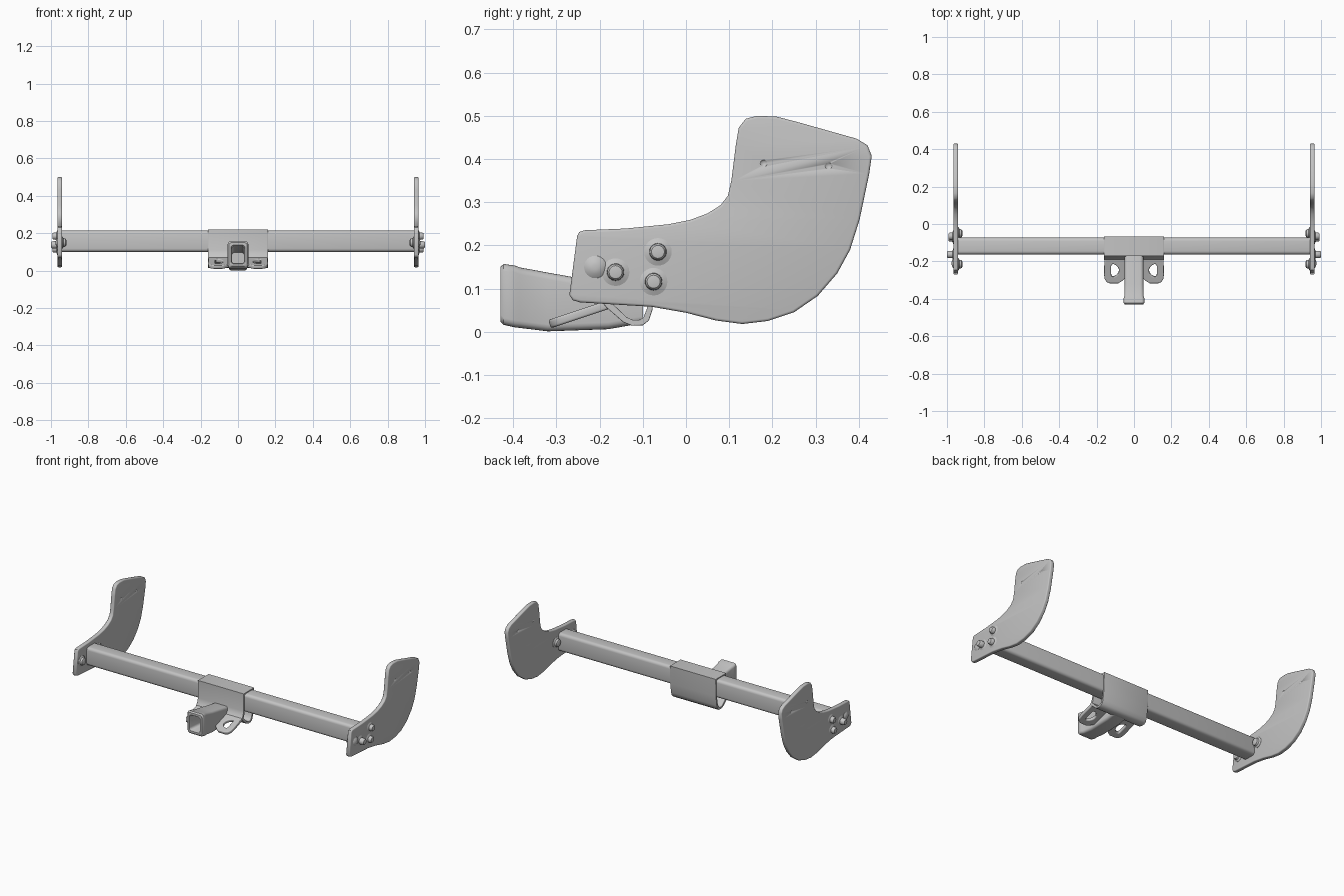
import bpy, bmesh, math
from mathutils import Matrix, Vector

if "Cube" in bpy.data.objects:
    bpy.data.objects.remove(bpy.data.objects["Cube"])

steel = bpy.data.materials.new("grey steel")
steel.diffuse_color = (0.55, 0.55, 0.55, 1)
steel.use_nodes = True
steel.node_tree.nodes["Principled BSDF"].inputs["Base Color"].default_value = steel.diffuse_color


def finish(ob, angle=40):
    bpy.ops.object.select_all(action='DESELECT')
    ob.select_set(True)
    bpy.context.view_layer.objects.active = ob
    if ob.type == 'CURVE':
        bpy.ops.object.convert(target='MESH')
    ob = bpy.context.object
    ob.data.materials.clear()
    ob.data.materials.append(steel)
    bpy.ops.object.shade_smooth_by_angle(angle=math.radians(angle))
    return ob


def plate(name, loops, thick, matrix, bevel=0.004):
    """Flat filled outline (later loops are holes), thickened along local z."""
    cu = bpy.data.curves.new(name, 'CURVE')
    cu.dimensions = '2D'
    cu.fill_mode = 'BOTH'
    cu.extrude = thick / 2 - bevel
    cu.bevel_depth = bevel
    cu.bevel_resolution = 2
    cu.offset = -bevel
    for pts in loops:
        sp = cu.splines.new('POLY')
        sp.points.add(len(pts) - 1)
        for p, (a, b) in zip(sp.points, pts):
            p.co = (a, b, 0, 1)
        sp.use_cyclic_u = True
    ob = bpy.data.objects.new(name, cu)
    bpy.context.collection.objects.link(ob)
    ob.matrix_world = matrix
    return finish(ob)


def side_matrix(x):
    """Local (x, y, z) becomes world (y, z, x)."""
    return Matrix(((0, 0, 1, x), (1, 0, 0, 0), (0, 1, 0, 0), (0, 0, 0, 1)))


def mesh_object(name, bm, angle=40):
    bmesh.ops.recalc_face_normals(bm, faces=bm.faces)
    me = bpy.data.meshes.new(name)
    bm.to_mesh(me)
    bm.free()
    ob = bpy.data.objects.new(name, me)
    bpy.context.collection.objects.link(ob)
    return finish(ob, angle)


def rounded(cx, cy, w, h, r, n=4):
    pts = []
    for k, (sx, sy) in enumerate(((1, 1), (-1, 1), (-1, -1), (1, -1))):
        for i in range(n + 1):
            a = math.radians(90 * k + 90 * i / n)
            pts.append((cx + sx * (w / 2 - r) + r * math.cos(a),
                        cy + sy * (h / 2 - r) + r * math.sin(a)))
    return pts


def turned(name, profile, y, z, side, n=24):
    """Surface of revolution about x; profile is (x, radius)."""
    bm = bmesh.new()
    rings = [[bm.verts.new((side * x, y + r * math.cos(2 * math.pi * i / n),
                            z + r * math.sin(2 * math.pi * i / n)))
              for i in range(n)] for x, r in profile]
    for a, b in zip(rings, rings[1:]):
        for i in range(n):
            bm.faces.new((a[i], a[(i + 1) % n], b[(i + 1) % n], b[i]))
    bm.faces.new(rings[0])
    bm.faces.new(rings[-1])
    return mesh_object(name, bm)


# cross bar
plate("cross_bar", [rounded(-0.118, 0.157, 0.09, 0.114, 0.018)], 1.89,
      side_matrix(0), 0.001)

# curved side plates with shallow dimples
OUTLINE = [(-0.27, 0.085), (-0.252, 0.222), (-0.247, 0.231), (-0.235, 0.235),
           (-0.14, 0.239), (-0.04, 0.249), (0.01, 0.259), (0.05, 0.274),
           (0.08, 0.293), (0.097, 0.315), (0.105, 0.35), (0.115, 0.43),
           (0.122, 0.472), (0.138, 0.493), (0.165, 0.5), (0.21, 0.498),
           (0.26, 0.485), (0.395, 0.447), (0.42, 0.432), (0.43, 0.407),
           (0.424, 0.365), (0.402, 0.26), (0.38, 0.19), (0.35, 0.135),
           (0.305, 0.083), (0.25, 0.045), (0.19, 0.025), (0.13, 0.018),
           (0.07, 0.026), (0, 0.044), (-0.08, 0.058), (-0.245, 0.068),
           (-0.262, 0.073)]
for side, word in ((1, "right"), (-1, "left")):
    panel = plate("side_plate_" + word, [OUTLINE[::-1]], 0.026,
                  side_matrix(side * 0.953), 0.006)
    bm = bmesh.new()
    for y, z in ((0.18, 0.39), (0.33, 0.384)):
        for dx in (-0.02, 0.02):
            bmesh.ops.create_icosphere(bm, subdivisions=2, radius=0.011,
                                       matrix=Matrix.Translation((side * 0.953 + dx, y, z)))
    cutter = mesh_object("dimple_cutter_" + word, bm)
    cutter.hide_render = True
    cutter.hide_viewport = True
    mod = panel.modifiers.new("dimples", 'BOOLEAN')
    mod.object = cutter
    mod.solver = 'EXACT'

    # bolt heads on soft washers, outside
    for i, (y, z, end) in enumerate(((-0.163, 0.138, 1.0), (-0.065, 0.185, 0.992),
                                     (-0.075, 0.116, 0.992))):
        turned(f"bolt_{word}_{i}", [(0.95, 0.034), (0.966, 0.032), (0.971, 0.02),
               (end - 0.006, 0.019), (end - 0.001, 0.015), (end, 0.01)], y, z, side)
    turned(f"weld_mound_{word}", [(0.95, 0.028), (0.966, 0.026), (0.973, 0.016),
           (0.975, 0.006)], -0.21, 0.15, side)
    # nuts inside
    for i, (y, z) in enumerate(((-0.05, 0.165), (-0.215, 0.15))):
        turned(f"nut_{word}_{i}", [(0.95, 0.036), (0.939, 0.033), (0.933, 0.024),
               (0.922, 0.021), (0.918, 0.014)], y, z, side)

# bracket wrapped around the bar
plate("centre_bracket", [
    [(-0.172, 0.22), (-0.172, 0.11), (-0.178, 0.085), (-0.192, 0.066),
     (-0.183, 0.055), (-0.145, 0.022), (-0.125, 0.014), (-0.1, 0.015),
     (-0.086, 0.026), (-0.078, 0.05), (-0.07, 0.11), (-0.067, 0.22)],
    [(-0.16, 0.21), (-0.16, 0.11), (-0.165, 0.085), (-0.171, 0.066),
     (-0.138, 0.034), (-0.122, 0.027), (-0.106, 0.028), (-0.098, 0.034),
     (-0.09, 0.055), (-0.08, 0.11), (-0.079, 0.21)]],
    0.32, side_matrix(0), 0.002)

# sloping chain ears with kidney slots
down = Vector((0, -0.135, -0.045)).normalized()
for s, word in ((1, "right"), (-1, "left")):
    ear = [(0.045, -0.012), (0.158, -0.012), (0.16, 0.09), (0.157, 0.115),
           (0.147, 0.132), (0.128, 0.14), (0.085, 0.14), (0.068, 0.13), (0.045, 0.11)]
    slot = []
    for i in range(20):
        a = 2 * math.pi * i / 20
        t = 0.036 * math.sin(a)
        slot.append((0.101 + 0.021 * math.cos(a) + 9 * t * t, 0.067 + t))
    m = Matrix.Identity(4)
    m.col[0] = (s, 0, 0, 0)
    m.col[1] = (*down, 0)
    m.col[2] = (*Vector((s, 0, 0)).cross(down), 0)
    m.col[3] = (0, -0.183, 0.062, 1)
    plate("chain_ear_" + word, [ear, slot], 0.02, m, 0.005)

# hollow receiver tube with rim, tilted towards the front
bm = bmesh.new()
SECTIONS = [(-0.1, 0.02, 0.1, 0.096), (-0.18, 0.006, 0.112, 0.1),
            (-0.32, 0.001, 0.137, 0.1), (-0.385, 0.009, 0.149, 0.102),
            (-0.395, 0.01, 0.153, 0.11), (-0.422, 0.016, 0.157, 0.11),
            (-0.43, 0.024, 0.15, 0.098), (-0.43, 0.036, 0.137, 0.076),
            (-0.422, 0.04, 0.132, 0.068), (-0.2, 0.025, 0.098, 0.066)]
rings = []
for y, z0, z1, w in SECTIONS:
    shape = rounded(0, (z0 + z1) / 2, w, z1 - z0, 0.016)
    rings.append([bm.verts.new((x, y, z)) for x, z in shape])
for a, b in zip(rings, rings[1:]):
    n = len(a)
    for i in range(n):
        bm.faces.new((a[i], a[(i + 1) % n], b[(i + 1) % n], b[i]))
bm.faces.new(rings[0])
bm.faces.new(rings[-1])
mesh_object("receiver_tube", bm)
